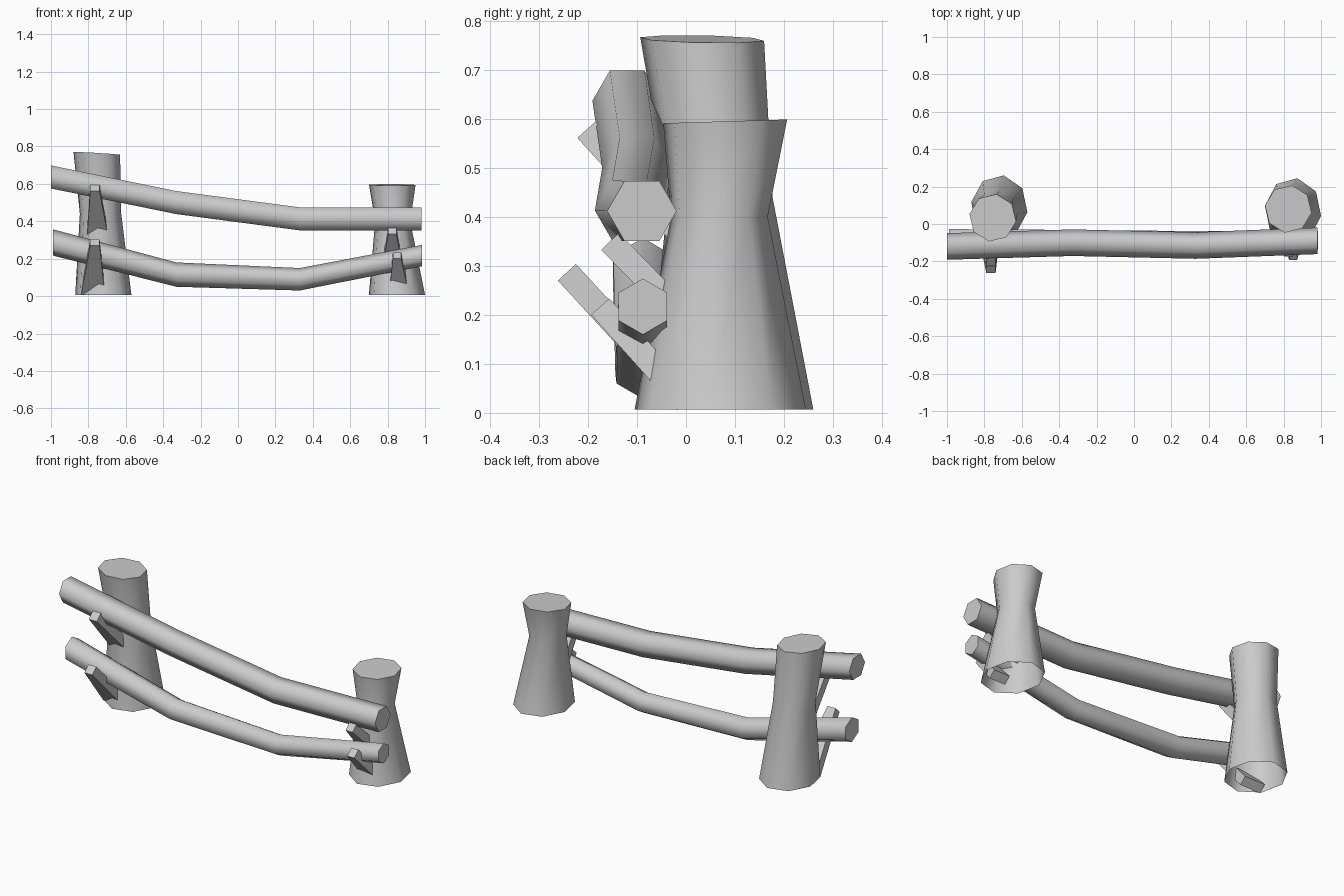
import bpy, bmesh, math
from mathutils import Vector

cube = bpy.data.objects.get("Cube")
if cube:
    bpy.data.objects.remove(cube)

grey = bpy.data.materials.new("plain_grey")
grey.use_nodes = True
colour = (0.6, 0.6, 0.6, 1)
grey.diffuse_color = colour
grey.node_tree.nodes["Principled BSDF"].inputs["Base Color"].default_value = colour


def ring(center, u, v, sides, turn):
    """Polygon of points around center, spanned by the half-axes u and v."""
    angles = [math.radians(turn) + math.tau * i / sides for i in range(sides)]
    return [Vector(center) + Vector(u) * math.cos(a) + Vector(v) * math.sin(a) for a in angles]


def loft(name, rings, cap_start=True, smooth=None):
    """Skin a list of matching rings into one solid."""
    bm = bmesh.new()
    loops = [[bm.verts.new(p) for p in r] for r in rings]
    for a, b in zip(loops, loops[1:]):
        for i in range(len(a)):
            j = (i + 1) % len(a)
            bm.faces.new((a[i], a[j], b[j], b[i]))
    bm.faces.new(loops[-1])
    if cap_start:
        bm.faces.new(loops[0][::-1])
    bmesh.ops.recalc_face_normals(bm, faces=bm.faces)
    mesh = bpy.data.meshes.new(name)
    bm.to_mesh(mesh)
    bm.free()
    mesh.materials.append(grey)
    obj = bpy.data.objects.new(name, mesh)
    bpy.context.collection.objects.link(obj)
    if smooth:
        bpy.ops.object.select_all(action="DESELECT")
        obj.select_set(True)
        bpy.context.view_layer.objects.active = obj
        bpy.ops.object.shade_smooth_by_angle(angle=math.radians(smooth))
    return obj


# Posts: waisted octagonal trunks, open underneath, slightly tilted tops
def post(name, sections, tilt_x, tilt_y):
    rings = [ring(c, (rx, 0, 0), (0, ry, 0), 8, 36) for c, rx, ry in sections]
    top = sections[-1][0]
    for p in rings[-1]:
        p.z += (p.x - top[0]) * tilt_x + (p.y - top[1]) * tilt_y
    loft(name, rings, cap_start=False, smooth=50)


post("right_post", [((-0.72, 0.09, 0.007), 0.152, 0.172),
                    ((-0.735, 0.07, 0.44), 0.112, 0.108),
                    ((-0.755, 0.033, 0.763), 0.126, 0.128)], -0.06, -0.02)
post("left_post", [((0.85, 0.07, 0.007), 0.152, 0.177),
                   ((0.827, 0.068, 0.4), 0.095, 0.1),
                   ((0.825, 0.08, 0.595), 0.126, 0.128)], 0, 0.03)


# Rails: sagging hexagonal logs with upright end cuts
def rail(name, sections, turn):
    rings = [ring(c, (0, r, 0), (0, 0, r), 6, turn) for c, r in sections]
    loft(name, rings, smooth=65)


rail("upper_rail", [((-1, -0.12, 0.637), 0.071), ((-0.33, -0.1, 0.5), 0.071),
                    ((0.33, -0.115, 0.413), 0.071), ((0.98, -0.09, 0.412), 0.071)], 0)
rail("lower_rail", [((-0.99, -0.088, 0.287), 0.07), ((-0.33, -0.088, 0.115), 0.065),
                    ((0.33, -0.09, 0.09), 0.06), ((0.985, -0.088, 0.217), 0.057)], 30)


# Pegs: square wedges slanting down and back into the posts
def peg(name, tip, end, tip_half, end_half):
    tip, end = Vector(tip), Vector(end)
    across = (end - tip).cross(Vector((1, 0, 0))).normalized() * 0.025
    rings = []
    for c, half in ((tip, tip_half), (end, end_half)):
        rings.append(ring(c, (half * math.sqrt(2), 0, 0), across * math.sqrt(2), 4, 45))
    loft(name, rings)


peg("right_upper_peg", (-0.765, -0.203, 0.578), (-0.75, 0.03, 0.32), 0.025, 0.058)
peg("right_lower_peg", (-0.765, -0.243, 0.287), (-0.775, 0.0, 0.022), 0.025, 0.064)
peg("left_upper_peg", (0.825, -0.155, 0.35), (0.825, 0.03, 0.16), 0.022, 0.055)
peg("left_lower_peg", (0.85, -0.175, 0.217), (0.86, -0.02, 0.045), 0.022, 0.05)
